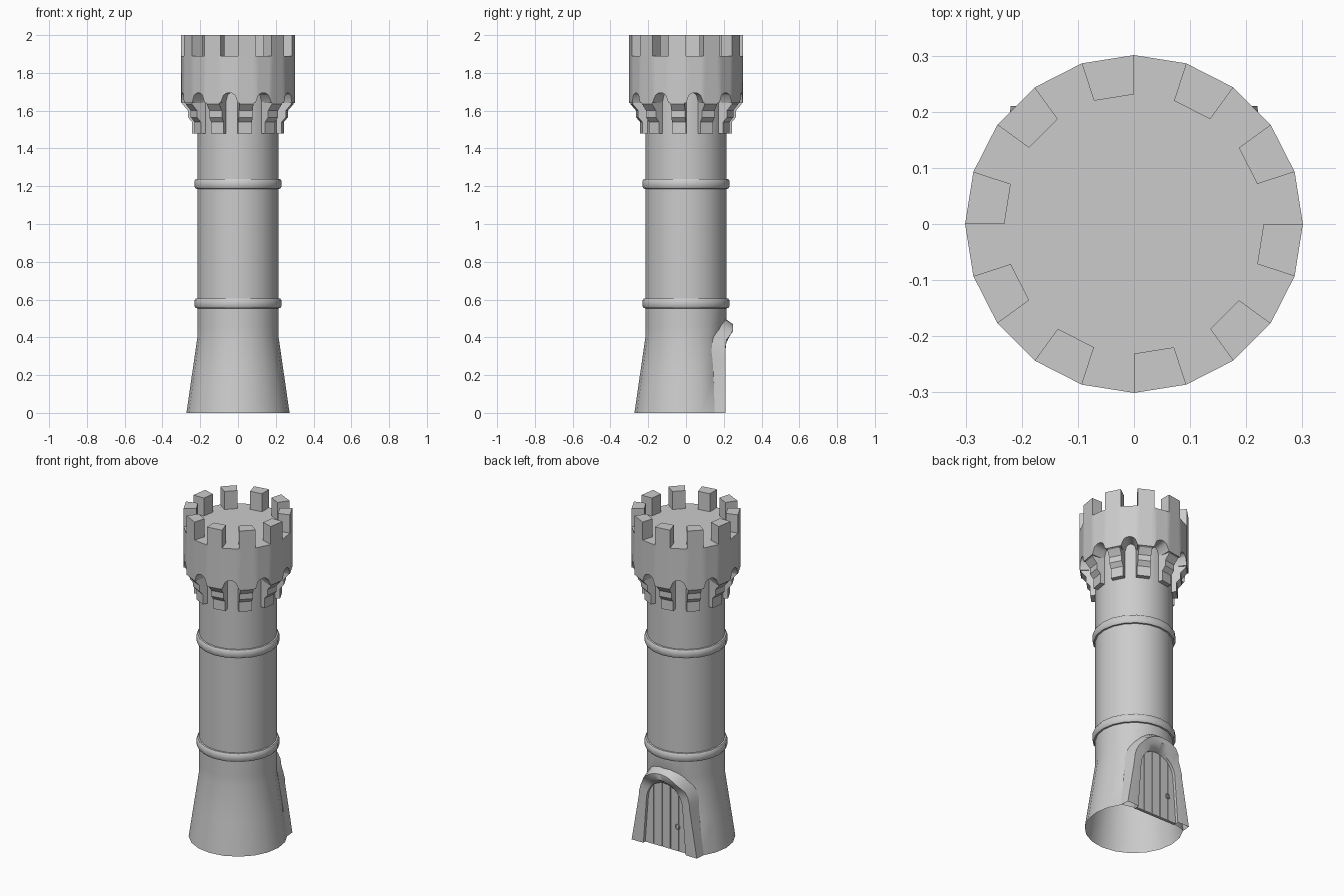
import bpy, bmesh
from math import sin, cos, pi, radians, sqrt

if "Cube" in bpy.data.objects:
    bpy.data.objects.remove(bpy.data.objects["Cube"])

N = 20  # sides of the tower


def make(name, bm, smooth=None):
    bmesh.ops.recalc_face_normals(bm, faces=bm.faces)
    me = bpy.data.meshes.new(name)
    bm.to_mesh(me)
    bm.free()
    ob = bpy.data.objects.new(name, me)
    bpy.context.collection.objects.link(ob)
    if smooth:
        bpy.ops.object.select_all(action='DESELECT')
        ob.select_set(True)
        bpy.context.view_layer.objects.active = ob
        bpy.ops.object.shade_smooth_by_angle(angle=radians(smooth))
    return ob


def grid(bm, rows, closed):
    vr = [[bm.verts.new(p) for p in r] for r in rows]
    n = len(rows[0])
    for a, b in zip(vr, vr[1:]):
        for i in range(n if closed else n - 1):
            j = (i + 1) % n
            bm.faces.new((a[i], a[j], b[j], b[i]))
    return vr


def prism(bm, low, high):
    a = [bm.verts.new(p) for p in low]
    b = [bm.verts.new(p) for p in high]
    n = len(a)
    bm.faces.new(a[::-1])
    bm.faces.new(b)
    for i in range(n):
        bm.faces.new((a[i], a[(i + 1) % n], b[(i + 1) % n], b[i]))


def circle(r, z, n=N):
    return [(r * cos(2 * pi * i / n), r * sin(2 * pi * i / n), z) for i in range(n)]


# Shaft with flared foot, flattened behind the doorway
def foot_radius(z):
    return max(0.215, 0.273 - 0.058 * z / 0.4)


bm = bmesh.new()
rows = []
for z in (0, 0.2, 0.4, 0.46, 0.58, 1.21, 1.72):
    row = circle(foot_radius(z), z)
    if z <= 0.4:
        row = [(x, min(y, 0.175), h) for x, y, h in row]
    rows.append(row)
grid(bm, rows, True)
make("tower_shaft", bm, 35)

# Rounded bands
for name, zc in (("lower_band", 0.58), ("upper_band", 1.212)):
    bm = bmesh.new()
    prof = [(0.208, -0.027), (0.224, -0.025), (0.231, -0.014), (0.231, 0.014),
            (0.224, 0.025), (0.208, 0.027)]
    grid(bm, [circle(r, zc + z) for r, z in prof], True)
    make(name, bm, 50)

# Crown: flat sides with arched lower edge between the corbels
bm = bmesh.new()
inner, edge, top = [], [], []
for s in range(N):
    for k in range(6):
        u = k / 6
        a0, a1 = radians(18 * s), radians(18 * (s + 1))
        x = 0.301 * (cos(a0) * (1 - u) + cos(a1) * u)
        y = 0.301 * (sin(a0) * (1 - u) + sin(a1) * u)
        z = 1.64
        if s % 2 == 0:
            z += 0.055 * sqrt(max(0, 1 - (2 * u - 1) ** 2))
        inner.append((x * 0.68, y * 0.68, z))
        edge.append((x, y, z))
        top.append((x, y, 1.89))
vr = grid(bm, [inner, edge, top], True)
bm.faces.new(vr[-1])
make("crown", bm, 40)

# Merlons
bm = bmesh.new()
for k in range(10):
    a0, a1 = radians(18 + 36 * k), radians(36 + 36 * k)
    pts = [(r * cos(a), r * sin(a)) for r, a in
           ((0.301, a0), (0.301, a1), (0.231, a1), (0.231, a0))]
    prism(bm, [(x, y, 1.885) for x, y in pts], [(x, y, 2.0) for x, y in pts])
make("merlons", bm)

# Stepped corbels
bm = bmesh.new()
prof = [(0.19, 1.48), (0.24, 1.48), (0.24, 1.54), (0.262, 1.565), (0.262, 1.6),
        (0.292, 1.635), (0.292, 1.66), (0.19, 1.66)]
for k in range(10):
    a = radians(27 + 36 * k)
    side = [[(r * cos(a) - t * sin(a), r * sin(a) + t * cos(a), z) for r, z in prof]
            for t in (-0.037, 0.037)]
    prism(bm, *side)
make("corbels", bm)


# Doorway surround: arch outlines lofted from wall to front to door
def arch(w0, w1, spring, rise):
    right = [(w0 + (w1 - w0) * i / 3, spring * i / 3) for i in range(3)]
    right += [(w1 * cos(pi / 2 * i / 8), spring + rise * sin(pi / 2 * i / 8))
              for i in range(9)]
    return right + [(-x, z) for x, z in right[-2::-1]]


def front_y(z):
    return 0.21 + 0.038 * min(1, max(0, (z - 0.38) / 0.05))


outer = arch(0.22, 0.172, 0.28, 0.19)
mid = arch(0.17, 0.145, 0.28, 0.155)
inn = arch(0.142, 0.122, 0.27, 0.13)
wall = []
for x, z in arch(0.226, 0.185, 0.28, 0.225):
    y = sqrt(max(0, foot_radius(z) ** 2 - x * x))
    wall.append((x, min(y, 0.205) - 0.006, z))
bm = bmesh.new()
grid(bm, [wall,
          [(x, front_y(z), z) for x, z in outer],
          [(x, front_y(z), z) for x, z in mid],
          [(x, 0.208, z) for x, z in inn],
          [(x, 0.17, z) for x, z in inn]], False)
make("door_surround", bm, 45)

# Door planks
bm = bmesh.new()
W = 0.284 / 5


def door_top(x):
    return 0.27 + 0.14 * sqrt(max(0, 1 - (x / 0.145) ** 2))


for k in range(5):
    x0, x1 = -0.142 + W * k + 0.002, -0.142 + W * (k + 1) - 0.002
    pts = [(x0, 0), (x1, 0)] + [(x1 + (x0 - x1) * i / 3, door_top(x1 + (x0 - x1) * i / 3))
                                for i in range(4)]
    prism(bm, [(x, 0.172, z) for x, z in pts], [(x, 0.19, z) for x, z in pts])
make("door_planks", bm)

# Ring handle
bpy.ops.mesh.primitive_torus_add(major_radius=0.014, minor_radius=0.003,
                                 major_segments=14, minor_segments=6,
                                 location=(-0.08, 0.195, 0.15),
                                 rotation=(pi / 2, 0, 0))
bpy.context.object.name = "door_ring"
bpy.ops.object.shade_smooth()
